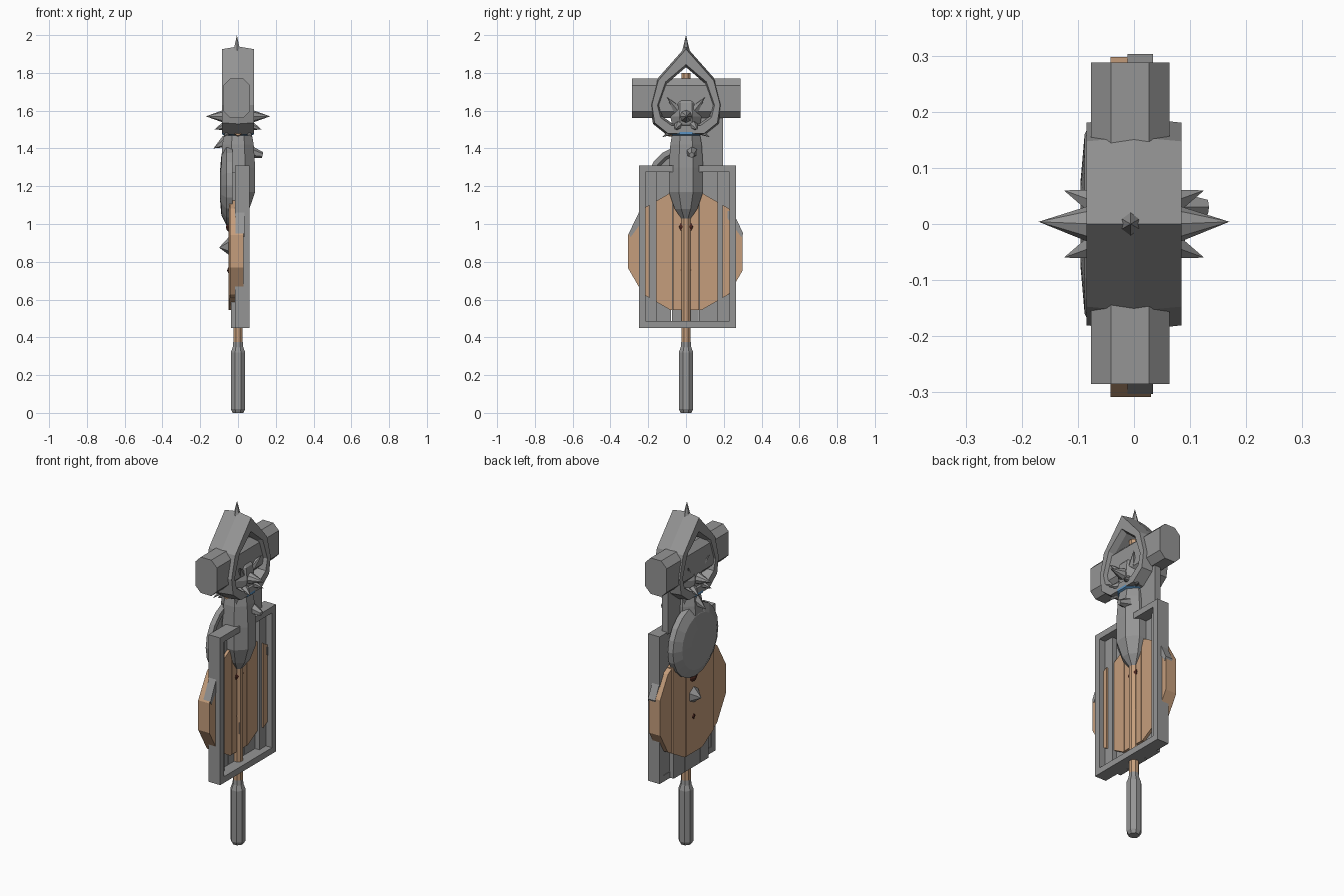
import bpy, bmesh, math
from mathutils import Vector, Matrix

if "Cube" in bpy.data.objects:
    bpy.data.objects.remove(bpy.data.objects["Cube"])

def mat(name, c):
    m = bpy.data.materials.new(name)
    m.diffuse_color = (*c, 1)
    m.use_nodes = True
    m.node_tree.nodes["Principled BSDF"].inputs["Base Color"].default_value = m.diffuse_color
    return m

STEEL = mat("steel grey", (0.30, 0.30, 0.30))
WOOD = mat("light wood", (0.56, 0.34, 0.20))
BROWN = mat("dark brown", (0.07, 0.02, 0.014))
BLUE = mat("blue", (0.10, 0.28, 0.52))

def finish(name, bm, m):
    bmesh.ops.recalc_face_normals(bm, faces=bm.faces)
    me = bpy.data.meshes.new(name)
    bm.to_mesh(me)
    bm.free()
    me.materials.append(m)
    ob = bpy.data.objects.new(name, me)
    bpy.context.collection.objects.link(ob)
    return ob

def loft(name, loops, m, caps=True, closed=False):
    """Skin a list of equally long vertex loops."""
    bm = bmesh.new()
    rings = [[bm.verts.new(p) for p in lp] for lp in loops]
    n = len(rings[0])
    pairs = list(zip(rings, rings[1:])) + ([(rings[-1], rings[0])] if closed else [])
    for a, b in pairs:
        for i in range(n):
            j = (i + 1) % n
            bm.faces.new((a[i], a[j], b[j], b[i]))
    if caps and not closed:
        bm.faces.new(rings[0])
        bm.faces.new(rings[-1])
    return finish(name, bm, m)

def prism(name, pts, x0, x1, m):
    """Extrude a (y, z) outline along x."""
    return loft(name, [[(x, y, z) for y, z in pts] for x in (x0, x1)], m)

def box(name, y0, y1, z0, z1, x0, x1, m):
    return prism(name, [(y0, z0), (y1, z0), (y1, z1), (y0, z1)], x0, x1, m)

def lathe(name, prof, n, m, cx=0.0, cy=0.0, sx=1.0):
    """Turn (radius, z) pairs about a vertical axis."""
    ang = [2 * math.pi * (i + 0.5) / n for i in range(n)]
    return loft(name, [[(cx + sx * r * math.cos(a), cy + r * math.sin(a), z) for a in ang]
                       for r, z in prof], m)

def spike(name, base, tip, r, m=STEEL, r2=0.0, n=6):
    base, tip = Vector(base), Vector(tip)
    d = tip - base
    bm = bmesh.new()
    bmesh.ops.create_cone(bm, cap_ends=True, segments=n, radius1=r, radius2=r2, depth=d.length)
    bm.transform(Matrix.Translation((base + tip) / 2) @ d.to_track_quat('Z', 'Y').to_matrix().to_4x4())
    return finish(name, bm, m)

def blob(name, c, s, m):
    bm = bmesh.new()
    bmesh.ops.create_uvsphere(bm, u_segments=8, v_segments=6, radius=1)
    bm.transform(Matrix.Translation(c) @ Matrix.Diagonal((*s, 1)))
    return finish(name, bm, m)

# Shaft and grip
lathe("grip", [(0.03, 0), (0.041, 0.02), (0.041, 0.32), (0.03, 0.35), (0.022, 0.42)], 8, STEEL)
lathe("shaft", [(0.027, 0.35), (0.027, 1.80)], 8, WOOD)

# Hammer head: octagonal bar along y
hx, hz, c = 0.07, 0.105, 0.036
octo = [(-hx, -hz + c), (-hx + c, -hz), (hx - c, -hz), (hx, -hz + c),
        (hx, hz - c), (hx - c, hz), (-hx + c, hz), (-hx, hz - c)]
loft("hammer_head", [[(x - 0.007, y, z + 1.665) for x, z in octo] for y in (-0.285, 0.288)], STEEL)

# Pointed arch ring around the hammer, ridged on its outside
half_out = [(0, 1.94), (0.155, 1.765), (0.19, 1.63), (0.175, 1.53), (0.10, 1.47)]
half_in = [(0, 1.83), (0.10, 1.745), (0.14, 1.63), (0.125, 1.57), (0.07, 1.53)]

def full(h):
    return h + [(-y, z) for y, z in reversed(h[1:])]

def shrink(pts, k):
    return [(y * k, 1.65 + (z - 1.65) * k) for y, z in pts]

outer, inner = full(half_out), full(half_in)
sections = [(-0.085, shrink(outer, 0.95)), (0, outer), (0.085, shrink(outer, 0.95)),
            (0.085, shrink(inner, 1.08)), (0.05, inner), (-0.05, inner), (-0.085, shrink(inner, 1.08))]
loft("arch_ring", [[(x, y, z) for y, z in pts] for x, pts in sections], STEEL, closed=True)
spike("top_spike", (-0.006, 0, 1.91), (-0.006, 0, 2.0), 0.022)

# Spiked club
lathe("club", [(0.02, 1.02), (0.065, 1.08), (0.098, 1.17), (0.098, 1.30), (0.09, 1.42),
               (0.075, 1.50), (0.09, 1.57), (0.08, 1.64), (0.045, 1.68)], 8, STEEL)
lathe("blue_binding", [(0.07, 1.465), (0.093, 1.475), (0.09, 1.515), (0.07, 1.52)], 8, BLUE)
for s in (-1, 1):
    spike("long_spike", (s * 0.07, 0, 1.57), (s * 0.17, 0.004, 1.57), 0.036, n=8)
    for t in (-1, 1):
        spike("upper_spike", (s * 0.05, t * 0.05, 1.61), (s * 0.085, t * 0.10, 1.67), 0.025)
        spike("side_spike", (s * 0.07, t * 0.04, 1.52), (s * 0.125, t * 0.06, 1.50), 0.024)
        spike("lower_spike", (s * 0.04, t * 0.06, 1.50), (s * 0.075, t * 0.125, 1.46), 0.024)
spike("blunt_stud", (0.07, 0.03, 1.38), (0.13, 0.03, 1.365), 0.032, r2=0.015)
spike("back_spike", (-0.06, 0, 1.44), (-0.13, 0, 1.40), 0.035)
spike("wood_peg", (0, -0.04, 1.48), (0, -0.11, 1.485), 0.022, WOOD, r2=0.018)

# Axe plate and domed disc behind the club
box("axe_plate", 0.02, 0.195, 1.30, 1.58, -0.02, 0.02, STEEL)
def circle(r, x, n=20):
    return [(x, r * math.cos(2 * math.pi * i / n), 1.205 + r * math.sin(2 * math.pi * i / n)) for i in range(n)]
loft("disc", [circle(0.08, -0.095), circle(0.16, -0.088), circle(0.21, -0.062),
              circle(0.212, -0.03), circle(0.185, -0.03), circle(0.17, -0.045)], STEEL)

# Rectangular frame with a recessed panel
Y0, Y1, Z0, Z1, B = -0.25, 0.265, 0.45, 1.31, 0.036
def rect(x, b):
    return [(x, Y0 + b, Z0 + b), (x, Y1 - b, Z0 + b), (x, Y1 - b, Z1 - b), (x, Y0 + b, Z1 - b)]
loft("frame", [rect(-0.015, 0), rect(0.06, 0), rect(0.06, B), rect(-0.015, B)], STEEL, closed=True)
for a, b in ((Y0 + B, -0.155), (0.168, Y1 - B)):
    box("panel_side", a, b, Z0 + B, Z1 - B, -0.012, 0.02, STEEL)
for a, b in ((-0.155, -0.08), (-0.075, 0.065), (0.07, 0.168)):
    box("panel_strip", a, b, Z0, Z1 - B, -0.038, -0.008, STEEL)

# Twelve-sided wooden shield cut into planks
ZC = 0.855
corners = [(0, 0.31), (0.083, 0.31), (0.227, 0.227), (0.31, 0.083)]
def height(y):
    y = abs(y)
    for (a, ha), (b, hb) in zip(corners, corners[1:]):
        if y <= b + 1e-6:
            return ha + (hb - ha) * (y - a) / (b - a)
    return 0.083
seams = [-0.31, -0.19, -0.07, 0.07, 0.19, 0.30]
for i, (a, b) in enumerate(zip(seams, seams[1:])):
    a, b = a + 0.002, b - 0.002
    ys = sorted([a, b] + [s * p[0] for p in corners[1:] for s in (-1, 1) if a < s * p[0] < b])
    pts = [(y, ZC + height(y)) for y in ys] + [(y, ZC - height(y)) for y in reversed(ys)]
    x0, x1 = ((-0.042, 0.03), (-0.048, 0.008), (-0.05, 0.008))[min(i, 4 - i)]
    if i in (0, 4):
        # Outer planks lean towards the frame
        loft("shield_plank", [[(x, y, z) for y, z in pts] for x in (x0, -0.015, x1)], WOOD)
    else:
        prism("shield_plank", pts, x0, x1, WOOD)
for s in (-1, 1):
    prism("shield_rim", [(s * 0.22, 1.07), (s * 0.25, 1.06), (s * 0.303, 0.95), (s * 0.293, 0.93),
                         (s * 0.22, 1.03)], -0.012, 0.034, STEEL)

# Shield fittings
spike("shield_spike", (-0.045, 0, 0.88), (-0.10, 0, 0.875), 0.05)
blob("upper_knot", (-0.02, 0, 0.985), (0.045, 0.05, 0.036), BROWN)
blob("lower_knot", (-0.018, 0, 0.755), (0.04, 0.036, 0.027), BROWN)
box("shield_tab", -0.016, 0.016, 0.65, 0.715, -0.02, 0.02, STEEL)
